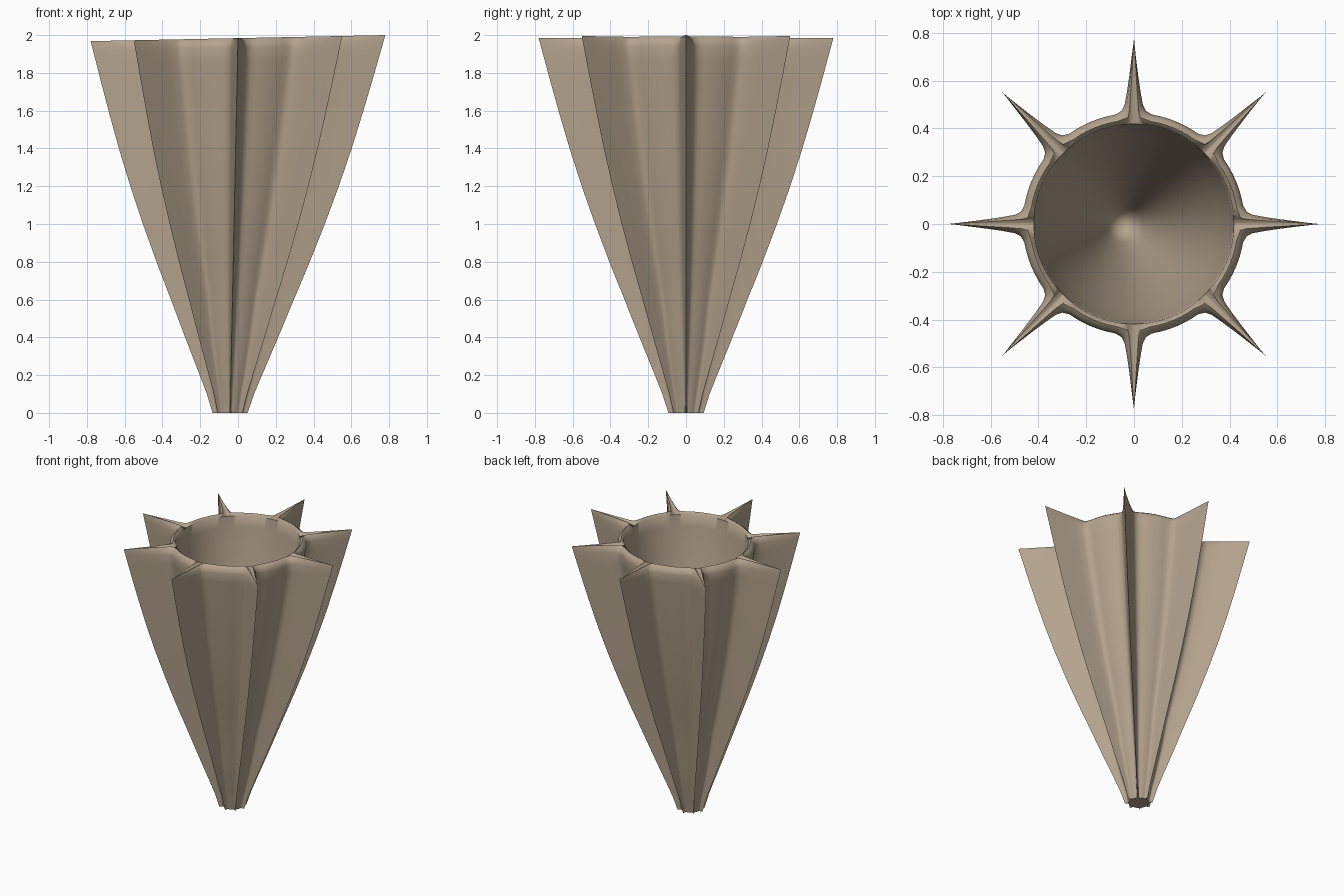
import bpy, bmesh, math

if "Cube" in bpy.data.objects:
    bpy.data.objects.remove(bpy.data.objects["Cube"])

FINS = 8
TOP = 2.0

# half of one fin sector at the rim: (sideways, outward) for the fin flank
FLANK = [(0.0, 0.78), (0.009, 0.71), (0.019, 0.63), (0.029, 0.56), (0.039, 0.505), (0.052, 0.479)]
BODY_R = 0.47
BODY_ANG = [math.radians(a) for a in (9.5, 13.5, 18, 22.5)]

# fin-tip radius along the height
PROFILE = [(0, .093), (.1, .125), (.2, .165), (.4, .246), (.6, .325), (.8, .405), (1.0, .48),
           (1.2, .55), (1.4, .614), (1.6, .672), (1.8, .727), (1.88, .748), (1.95, .767)]


def lean(x, y, z):
    """Bend the axis sideways towards the foot and tilt the mouth slightly."""
    x += -0.042 * (1 - z / TOP)
    return (x, y, z + 0.016 * (x / 0.78 - 1) * (z / TOP) ** 2)


def half_sector(tip, body, width):
    """Polar points from fin tip to the middle of the gap between fins."""
    pts = []
    for s, r in FLANK:
        t = (r - BODY_R) / (0.78 - BODY_R)
        rr = body + t * (tip - body)
        pts.append((math.atan2(s * width, rr), math.hypot(rr, s * width)))
    return pts + [(a, body) for a in BODY_ANG]


def section(tip, body, width):
    half = half_sector(tip, body, width)
    sector = half + [(math.pi * 2 / FINS - a, r) for a, r in half[-2:0:-1]]
    return [(a + k * math.pi * 2 / FINS, r) for k in range(FINS) for a, r in sector]


def ring(bm, polar, z):
    return [bm.verts.new(lean(r * math.cos(a), r * math.sin(a), z)) for a, r in polar]


def bridge(bm, a, b):
    n = len(a)
    for i in range(n):
        j = (i + 1) % n
        bm.faces.new((a[i], a[j], b[j], b[i]))


bm = bmesh.new()
rings = []

# outer finned wall
for z, tip in PROFILE:
    ratio = 0.605 + 0.13 * max(0, 1 - z / 0.6)
    rings.append(ring(bm, section(tip, tip * ratio, tip / 0.78), z))

# rounded lip, with the fin tips kept sharp
rings.append(ring(bm, section(0.776, 0.455, 0.8), 1.985))
rings.append(ring(bm, section(0.78, 0.435, 0.5), 2.0))

# deep conical cup
angles = [a for a, r in section(0.78, BODY_R, 1.0)]
for z, r in [(1.985, .418), (1.9, .412), (1.6, .362), (1.2, .285), (.8, .205), (.4, .12), (.2, .075), (.13, .045)]:
    rings.append(ring(bm, [(a, r) for a in angles], z))

for a, b in zip(rings, rings[1:]):
    bridge(bm, a, b)
bm.faces.new(rings[0][::-1])
bottom = bm.verts.new(lean(0, 0, 0.11))
last = rings[-1]
for i in range(len(last)):
    bm.faces.new((last[i], last[(i + 1) % len(last)], bottom))
bmesh.ops.recalc_face_normals(bm, faces=bm.faces)

mesh = bpy.data.meshes.new("finned_cup")
bm.to_mesh(mesh)
bm.free()
cup = bpy.data.objects.new("finned_cup", mesh)
bpy.context.collection.objects.link(cup)

# tan surface
mat = bpy.data.materials.new("tan")
mat.diffuse_color = (0.46, 0.37, 0.27, 1)
mat.use_nodes = True
mat.node_tree.nodes["Principled BSDF"].inputs["Base Color"].default_value = mat.diffuse_color
mesh.materials.append(mat)

bpy.context.view_layer.objects.active = cup
cup.select_set(True)
bpy.ops.object.shade_smooth_by_angle(angle=math.radians(50))
